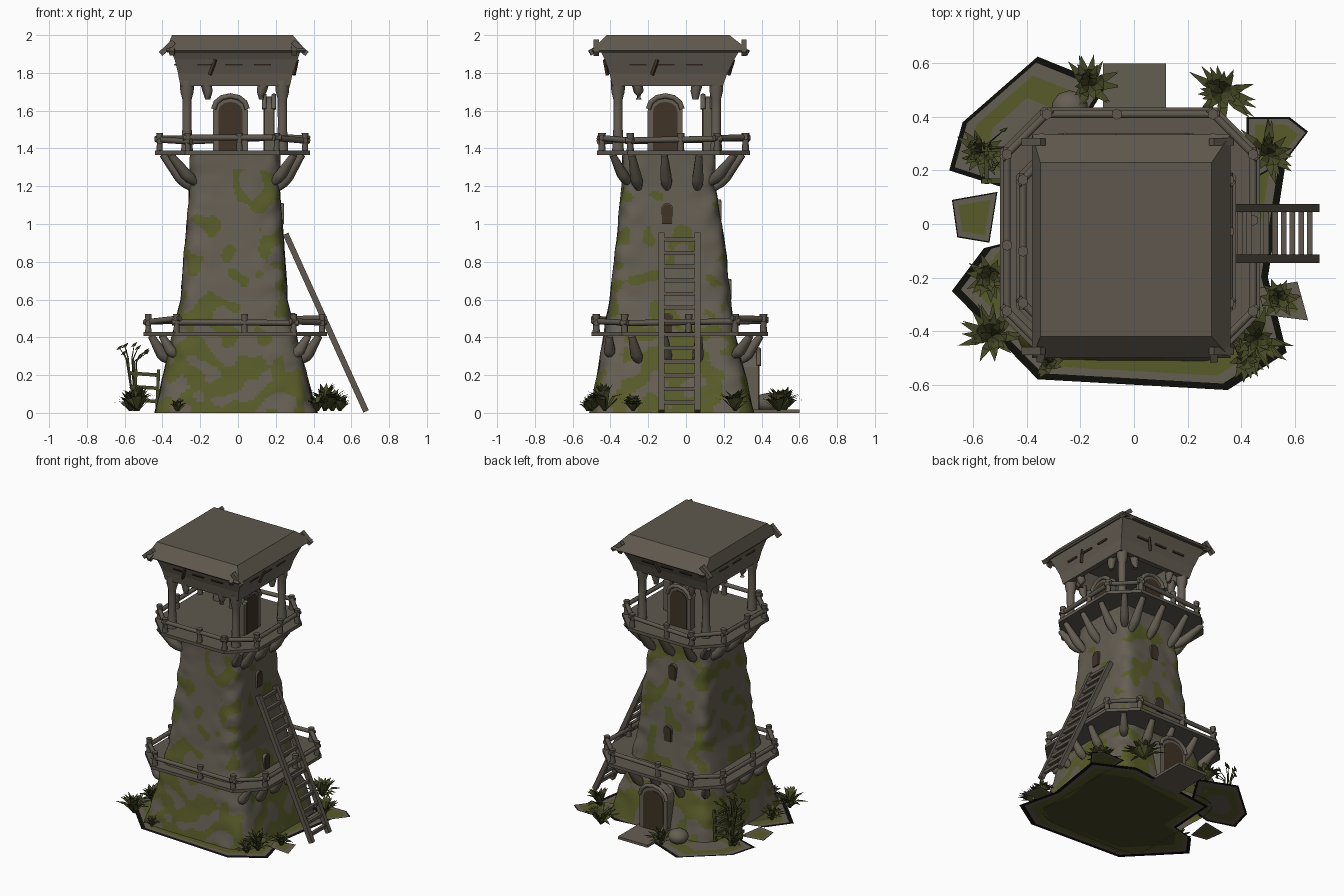
import bpy, bmesh, math, random
from mathutils import Vector, Matrix, noise

if "Cube" in bpy.data.objects:
    bpy.data.objects.remove(bpy.data.objects["Cube"])
random.seed(4)

def material(name, col):
    m = bpy.data.materials.new(name)
    m.diffuse_color = (*col, 1)
    m.use_nodes = True
    m.node_tree.nodes["Principled BSDF"].inputs["Base Color"].default_value = m.diffuse_color
    return m
STONE = material("stone", (.130, .112, .086))
WOOD = material("weathered_wood", (.112, .096, .074))
MOSS = material("moss", (.098, .105, .022))
LEAF = material("grass", (.060, .066, .019))
DOOR = material("door_brown", (.050, .033, .019))
BLACK = material("dark_edge", (.004, .004, .003))

def mesh(name, verts, faces, mat, smooth=False):
    me = bpy.data.meshes.new(name)
    me.from_pydata([tuple(v) for v in verts], [], faces)
    bm = bmesh.new(); bm.from_mesh(me)
    bmesh.ops.recalc_face_normals(bm, faces=bm.faces)
    for f in bm.faces:
        f.smooth = smooth and len(f.verts) == 4
    bm.to_mesh(me); bm.free()
    me.materials.append(mat)
    ob = bpy.data.objects.new(name, me)
    bpy.context.collection.objects.link(ob)
    return ob

def loft(name, rings, mat, smooth=False, caps=(True, True)):
    n = len(rings[0])
    verts = [v for r in rings for v in r]
    faces = [(i*n+j, i*n+(j+1) % n, (i+1)*n+(j+1) % n, (i+1)*n+j)
             for i in range(len(rings)-1) for j in range(n)]
    if caps[0]: faces.append(tuple(range(n))[::-1])
    if caps[1]: faces.append(tuple(range(len(verts)-n, len(verts))))
    return mesh(name, verts, faces, mat, smooth)

def sweep(name, pts, radii, mat=WOOD, n=6):
    pts = [Vector(p) for p in pts]
    rings = []
    for i, p in enumerate(pts):
        d = pts[min(i+1, len(pts)-1)] - pts[max(i-1, 0)]
        q = d.to_track_quat('Z', 'Y')
        r = radii[i] if isinstance(radii, (list, tuple)) else radii
        rings.append([p + q @ Vector((r*math.cos(2*math.pi*(k+.5)/n), r*math.sin(2*math.pi*(k+.5)/n), 0))
                      for k in range(n)])
    return loft(name, rings, mat, n > 4)

def rect(x0, x1, y0, y1, z):
    return [(x0, y0, z), (x1, y0, z), (x1, y1, z), (x0, y1, z)]

# tower body: rounded-square loft, rough corners, moss by noise
PROFILE = [(0, -.44, .42, -.51, .36), (.2, -.395, .365, -.47, .315), (.4, -.35, .31, -.44, .265),
           (.6, -.305, .262, -.405, .235), (.9, -.28, .245, -.37, .205),
           (1.2, -.255, .22, -.34, .155), (1.37, -.255, .225, -.335, .155)]
def bounds(z):
    for a, b in zip(PROFILE, PROFILE[1:]):
        if z <= b[0]:
            t = (z-a[0])/(b[0]-a[0])
            return [a[k]+(b[k]-a[k])*t for k in range(1, 5)]
    return PROFILE[-1][1:]
rings, NU, NZ = [], 160, 140
for i in range(NZ+1):
    z = 1.37*i/NZ
    x0, x1, y0, y1 = bounds(z)
    ring = []
    for j in range(NU):
        a = 2*math.pi*j/NU
        c, s = math.cos(a), math.sin(a)
        r = (abs(c)**7+abs(s)**7)**(-1/7)
        p = Vector(((x0+x1)/2+(x1-x0)/2*r*c, (y0+y1)/2+(y1-y0)/2*r*s, z))
        ring.append(p+Vector((c, s, 0))*(.004*noise.noise(p*6)+.05*(r-1)*noise.noise(p*11)))
    rings.append(ring)
body = loft("tower_body", rings, STONE, True, (False, True))
body.data.materials.append(MOSS)
for f in body.data.polygons:
    z = f.center.z
    limit = -.06+.24*max(0, min(1, (z-.25)/.3)) + max(0, z-1.1)*1.0
    if z < 1.29 and noise.noise(f.center*10.5+Vector((3, 7, 1))) > limit:
        f.material_index = 1

# arched doorways and slit windows
def arch_ring(w, h, y, M):
    r = w/2
    pts = [(-r, 0), (r, 0)]+[(r*math.cos(t*math.pi/6), h-r*.8+r*.8*math.sin(t*math.pi/6)) for t in range(7)]
    return [M @ Vector((x, y, z)) for x, z in pts]
def doorway(name, loc, turn, w, h, depth, rim):
    M = Matrix.Translation(loc) @ Matrix.Rotation(turn, 4, 'Z')
    loft(name+"_frame", [arch_ring(w, h, -depth/2, M), arch_ring(w, h, depth/2, M)], STONE)
    d = depth/2+.004
    loft(name+"_panel", [arch_ring(w-2*rim, h-rim, -d, M), arch_ring(w-2*rim, h-rim, d, M)], DOOR)
    if h > .2:   # raised hood over the arch
        for y in (-depth/2, depth/2):
            pts = [M @ Vector((w*.48*math.cos(t*math.pi/6), y, h-w*.36+w*.38*math.sin(t*math.pi/6))) for t in range(7)]
            sweep(name+"_hood", pts, .014, STONE)
Q = math.pi/2
doorway("upper_right_door", (.165, -.11, 1.38), Q, .185, .295, .05, .028)
doorway("upper_back_door", (-.04, .115, 1.38), 0, .185, .295, .05, .028)
doorway("entrance_door", (-.01, .335, 0), 0, .22, .33, .10, .03)
for z in (1.0, .42):
    doorway("right_window", (bounds(z+.05)[1]-.002, -.1, z), Q, .062, .11, .02, .005)
for z in (1.02, .6):
    doorway("back_window", (-.02, bounds(z+.05)[3]-.002, z), 0, .062, .11, .02, .005)
loft("door_step", [rect(-.115, .12, .3, .6, 0), rect(-.115, .12, .3, .6, .018)], STONE)

# octagonal platforms with railings and curved brackets
def octagon(b, ch, z):
    x0, x1, y0, y1 = b
    return [Vector((x, y, z)) for x, y in
            [(x0+ch, y0), (x1-ch, y0), (x1, y0+ch), (x1, y1-ch), (x1-ch, y1), (x0+ch, y1), (x0, y1-ch), (x0, y0+ch)]]
def platform(tag, b, ch, z, drop):
    loft(tag+"_platform", [octagon(b, ch, z-.012), octagon(b, ch, z+.01)], WOOD)
    ins = (b[0]+.025, b[1]-.025, b[2]+.025, b[3]-.025)
    o = octagon(ins, ch-.01, z)
    for i in range(8):
        p, q = o[i], o[(i+1) % 8]
        e = (q-p).normalized()*.025
        sweep(tag+"_rail", [p-e+Vector((0, 0, random.uniform(.055, .085))),
                            q+e+Vector((0, 0, random.uniform(.055, .085)))], .016)
        for k in ([p, p.lerp(q, .58)] if i % 2 == 0 else [p]):
            sweep(tag+"_rail_post", [k, k+Vector((0, 0, .06)), k+Vector((0, 0, .105))], [.02, .016, .021])
    cx, cy = (b[0]+b[1])/2, (b[2]+b[3])/2
    low = bounds(z-drop)
    def bracket(foot, head):
        foot, head = Vector(foot), Vector(head)
        mid = foot.lerp(head, .4)-Vector((0, 0, .012))
        sweep(tag+"_bracket", [foot, foot.lerp(mid, .5), mid, head], [.018, .03, .031, .018], STONE, 8)
    zl, zh = z-drop, z-.01
    for y in (-.25, -.1, .06):
        bracket((low[1]-.01, y, zl), (b[1]-.04, y*1.15, zh))
        bracket((low[0]+.01, y, zl), (b[0]+.04, y*1.15, zh))
    for x in (-.17, 0, .15):
        bracket((x, low[3]-.01, zl), (x*1.15, b[3]-.04, zh))
    for sx in (0, 1):
        for sy in (2, 3):
            bracket((low[sx]*.87+cx*.13, low[sy]*.87+cy*.13, zl+.03),
                    (b[sx]*.8+cx*.2, b[sy]*.8+cy*.2, zh))
platform("lower", (-.50, .47, -.50, .435), .16, .418, .145)
platform("upper", (-.44, .38, -.47, .34), .16, 1.378, .19)

# roof: knobbly posts, hanging frustum, flat top with sloped skirts
for x in (-.27, .235):
    for y in (-.36, .16):
        zs = [1.38, 1.45, 1.52, 1.6, 1.66, 1.70, 1.76]
        sweep("roof_post", [(x, y, z) for z in zs], [.034, .03, .026, .027, .027, .038, .042], STONE, 8)
        for dx, dy in ((1, 0), (0, 1)):
            sx, sy = (1 if x < 0 else -1)*dx*.11, (1 if y < 0 else -1)*dy*.11
            sweep("roof_brace", [(x+sx, y+sy, 1.66), (x+sx, y+sy, 1.70), (x+sx*.9, y+sy*.9, 1.75)],
                  [.016, .026, .03], STONE)
loft("roof_underwall", [rect(-.305, .275, -.39, .195, 1.73), rect(-.318, .29, -.405, .22, 1.80),
                        rect(-.335, .315, -.43, .255, 1.87), rect(-.36, .335, -.46, .29, 1.93),
                        rect(-.335, .31, -.43, .26, 1.93), rect(-.29, .26, -.37, .18, 1.80),
                        rect(-.27, .24, -.355, .16, 1.73), rect(-.305, .275, -.39, .195, 1.73)],
     STONE, False, (False, False))
loft("roof_top", [rect(-.34, .32, -.44, .27, 1.925), rect(-.375, .35, -.49, .325, 1.908),
                  rect(-.38, .36, -.50, .335, 1.918), rect(-.35, .29, -.42, .23, 2.0)], WOOD)
for sx, xa, xb in ((-1, -.34, -.41), (1, .29, .365)):
    for ya, yb in ((-.42, -.51), (.24, .33)):
        sweep("roof_corner_beam", [(xa, yb*.93, 1.965), (xb, yb*.93, 1.90)], .02, WOOD, 4)
        sweep("roof_corner_beam", [(xa, ya, 1.96), (xa*1.03, yb, 1.905)], .02, WOOD, 4)
# dark slits and loose boards on the hanging wall
for k in (-.17, -.02, .13):
    for y, s in ((-.421, -1), (.243, 1)):
        loft("roof_slit", [rect(k-.045, k+.045, y-.005, y+.005, 1.838), rect(k-.045, k+.045, y+s*.005-.005, y+s*.005+.005, 1.848)], DOOR)
    for x, s in ((-.329, -1), (.305, 1)):
        loft("roof_slit", [rect(x-.005, x+.005, k-.13, k-.04, 1.838), rect(x+s*.005-.005, x+s*.005+.005, k-.13, k-.04, 1.848)], DOOR)
sweep("loose_board", [(-.15, -.415, 1.79), (-.12, -.43, 1.87)], .011, DOOR, 4)
sweep("loose_board", [(.295, -.18, 1.79), (.312, -.15, 1.87)], .011, DOOR, 4)
sweep("loose_board", [(.05, .225, 1.79), (.08, .25, 1.87)], .011, DOOR, 4)

# ladder
foot, top = Vector((.678, 0, .008)), Vector((.252, 0, .948))
for y in (-.13, .06):
    sweep("ladder_rail", [foot+Vector((0, y, 0)), top+Vector((0, y, 0))], .022, WOOD, 4)
for i in range(13):
    p = foot.lerp(top, .05+i*.0765)
    sweep("ladder_rung", [p+Vector((0, -.13, 0)), p+Vector((0, .06, 0))], .015, WOOD, 4)

# ground patches: one sheet each, banded from the rim inwards
def patch(name, pts, scales, mats, z=.002):
    c = Vector((sum(p[0] for p in pts)/len(pts), sum(p[1] for p in pts)/len(pts)))
    n = len(pts)
    ob = loft(name, [[(*(c+(Vector(p)-c)*k), z) for p in pts] for k in [1]+scales], mats[0], False, (False, True))
    for m in mats[1:]:
        ob.data.materials.append(m)
    for f in ob.data.polygons:
        f.material_index = min(f.index//n, len(mats)-1)
BAND = [BLACK, STONE, MOSS]
patch("main_ground", [(-.68, -.25), (-.56, -.09), (-.4, -.05), (-.38, .3), (.3, .38), (.57, .25), (.5, -.2),
                      (.57, -.48), (.35, -.62), (-.36, -.58)], [.95, .89, .78], BAND+[LEAF])
patch("back_left_ground", [(-.69, .20), (-.64, .38), (-.36, .625), (-.1, .52), (-.3, .2), (-.5, .14)], [.92, .75, .45], BAND+[STONE], .005)
patch("left_ground", [(-.68, .09), (-.51, .12), (-.54, -.07), (-.66, -.05)], [.94, .7], BAND, .008)
patch("right_ground", [(.46, -.24), (.61, -.215), (.65, -.36), (.49, -.34)], [.98, .6], BAND, .008)
patch("back_right_ground", [(.42, .40), (.58, .40), (.65, .345), (.57, .24), (.42, .15)], [.92, .7], BAND, .005)

# grass tufts
def tuft(x, y, r, h):
    verts, faces = [], []
    for i in range(28):
        a = random.uniform(0, 2*math.pi)
        d, s = Vector((math.cos(a), math.sin(a), 0)), Vector((-math.sin(a), math.cos(a), 0))
        k, w = random.uniform(.35, 1.1), .015
        b = Vector((x, y, .01))
        m = b+d*r*k*.5+Vector((0, 0, h*(1.15-k*.6)*.75))
        n = len(verts)
        verts += [b-s*w*.6, b+s*w*.6, m+s*w, m-s*w, b+d*r*k+Vector((0, 0, h*(1.2-k*.75)))]
        faces += [(n, n+1, n+2, n+3), (n+3, n+2, n+4)]
    mesh("grass_tuft", verts, faces, LEAF)
for t in [(.33, .49, .14, .14), (.5, .26, .13, .13), (.46, -.43, .13, .16), (-.53, -.42, .13, .15), (-.54, -.2, .09, .12),
          (-.17, .52, .11, .14), (.54, -.28, .08, .10), (-.57, .27, .1, .12), (-.32, -.52, .06, .08), (.42, -.5, .09, .1)]:
    tuft(*t)

# boulder by the entrance
bm = bmesh.new()
bmesh.ops.create_icosphere(bm, subdivisions=2, radius=.07, matrix=Matrix.Translation((-.24, .43, .053)) @ Matrix.Scale(.75, 4, (0, 0, 1)))
me = bpy.data.meshes.new("boulder"); bm.to_mesh(me); bm.free()
me.materials.append(STONE); me.shade_smooth()
bpy.context.collection.objects.link(bpy.data.objects.new("boulder", me))

# slatted crate and twiggy shrub on the left
for x in (-.55, -.43):
    for y in (.16, .28):
        sweep("crate_post", [(x, y, .01), (x+.01, y, .23)], .012, LEAF, 4)
for z in (.06, .13, .20):
    for y in (.16, .28):
        sweep("crate_slat", [(-.57, y, z+.01), (-.42, y, z)], .013, LEAF, 4)
    for x in (-.55, -.43):
        sweep("crate_slat", [(x, .15, z), (x, .29, z)], .013, LEAF, 4)
for i in range(9):
    tip = Vector((-.57+random.uniform(-.09, .09), .28+random.uniform(-.08, .08), random.uniform(.3, .4)))
    mid = Vector((-.57, .28, .25)).lerp(tip, .4)
    sweep("shrub_twig", [(-.55, .27, .02), mid, tip], [.005, .004, .002], LEAF, 3)
    sweep("shrub_leaf", [tip-Vector((.015, 0, .01)), tip, tip+Vector((.015, .01, .015))], [.001, .009, .001], LEAF, 4)
